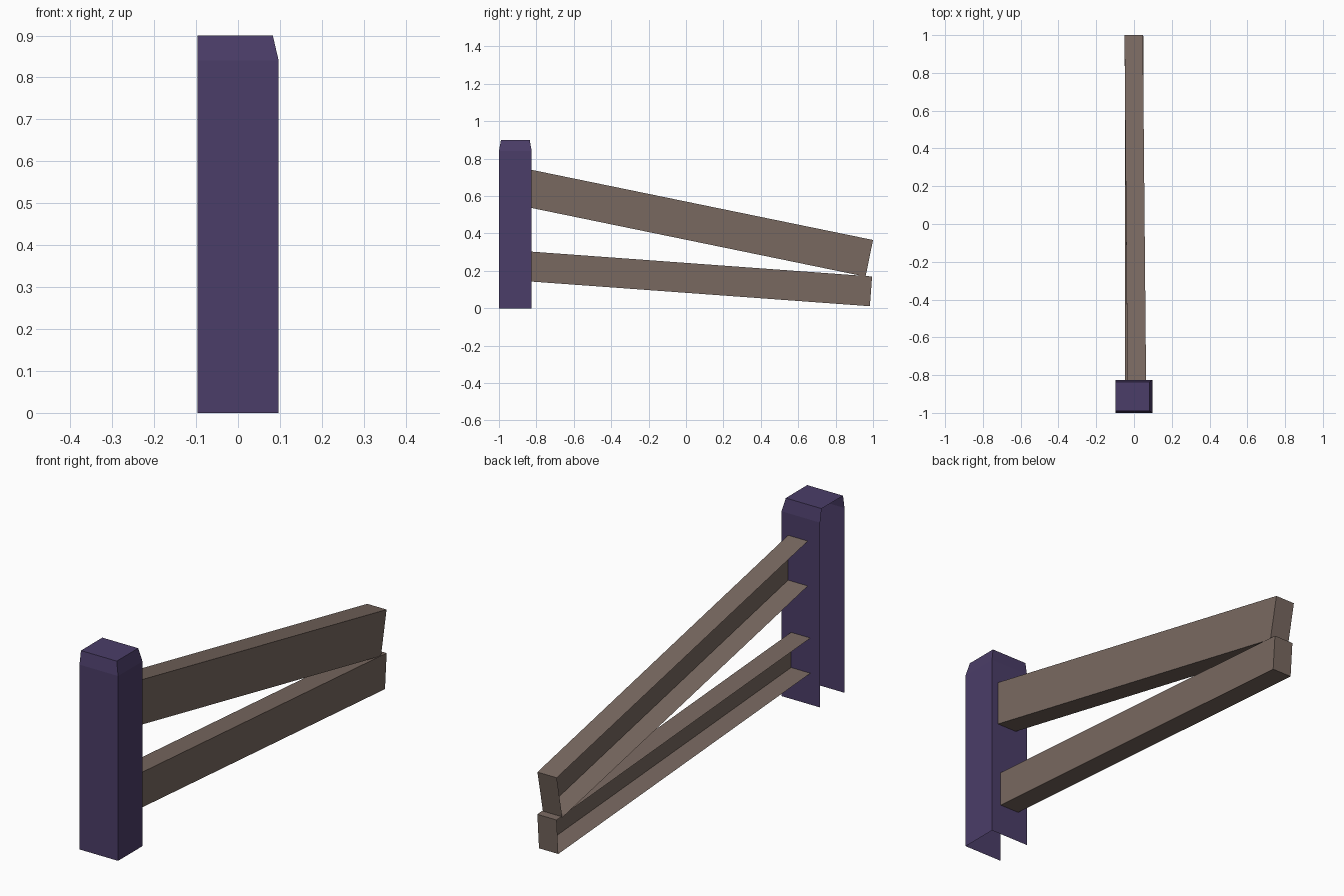
import bpy
import bmesh

if "Cube" in bpy.data.objects:
    bpy.data.objects.remove(bpy.data.objects["Cube"])


def material(name, rgb):
    m = bpy.data.materials.new(name)
    m.diffuse_color = (*rgb, 1)
    m.use_nodes = True
    m.node_tree.nodes["Principled BSDF"].inputs["Base Color"].default_value = m.diffuse_color
    return m


def open_shell(name, rings, mat):
    """Loft U-shaped rings (left side and start open) and cap the last ring."""
    bm = bmesh.new()
    loops = [[bm.verts.new(p) for p in ring] for ring in rings]
    for a, b in zip(loops, loops[1:]):
        for i in range(len(a) - 1):
            bm.faces.new((a[i], a[i + 1], b[i + 1], b[i]))
    bm.faces.new(loops[-1])
    mesh = bpy.data.meshes.new(name)
    bm.to_mesh(mesh)
    bm.free()
    mesh.materials.append(mat)
    ob = bpy.data.objects.new(name, mesh)
    bpy.context.collection.objects.link(ob)
    return ob


def post_ring(z, inset):
    left, right = -0.097, 0.097 - inset
    front, back = -1 + inset * 0.75, -0.825 - inset * 0.75
    return [(left, front, z), (right, front, z), (right, back, z), (left, back, z)]


def rail_ring(x0, x1, top, bottom):
    return [(x0, *top), (x1, *top), (x1, *bottom), (x0, *bottom)]


purple = material("purple_paint", (0.07, 0.047, 0.138))
brown = material("weathered_wood", (0.19, 0.14, 0.117))

# Post with chamfered top, open on the left side and underneath
open_shell("post", [post_ring(0, 0), post_ring(0.84, 0), post_ring(0.9, 0.014)], purple)

# Sloping rails, open on the left side, capped at the far end
open_shell("upper_rail", [
    rail_ring(-0.035, 0.064, (-0.83, 0.741), (-0.83, 0.537)),
    rail_ring(-0.05, 0.047, (1.0, 0.365), (0.96, 0.169))], brown)
open_shell("lower_rail", [
    rail_ring(-0.048, 0.049, (-0.83, 0.303), (-0.83, 0.143)),
    rail_ring(-0.046, 0.051, (0.995, 0.17), (0.983, 0.011))], brown)
